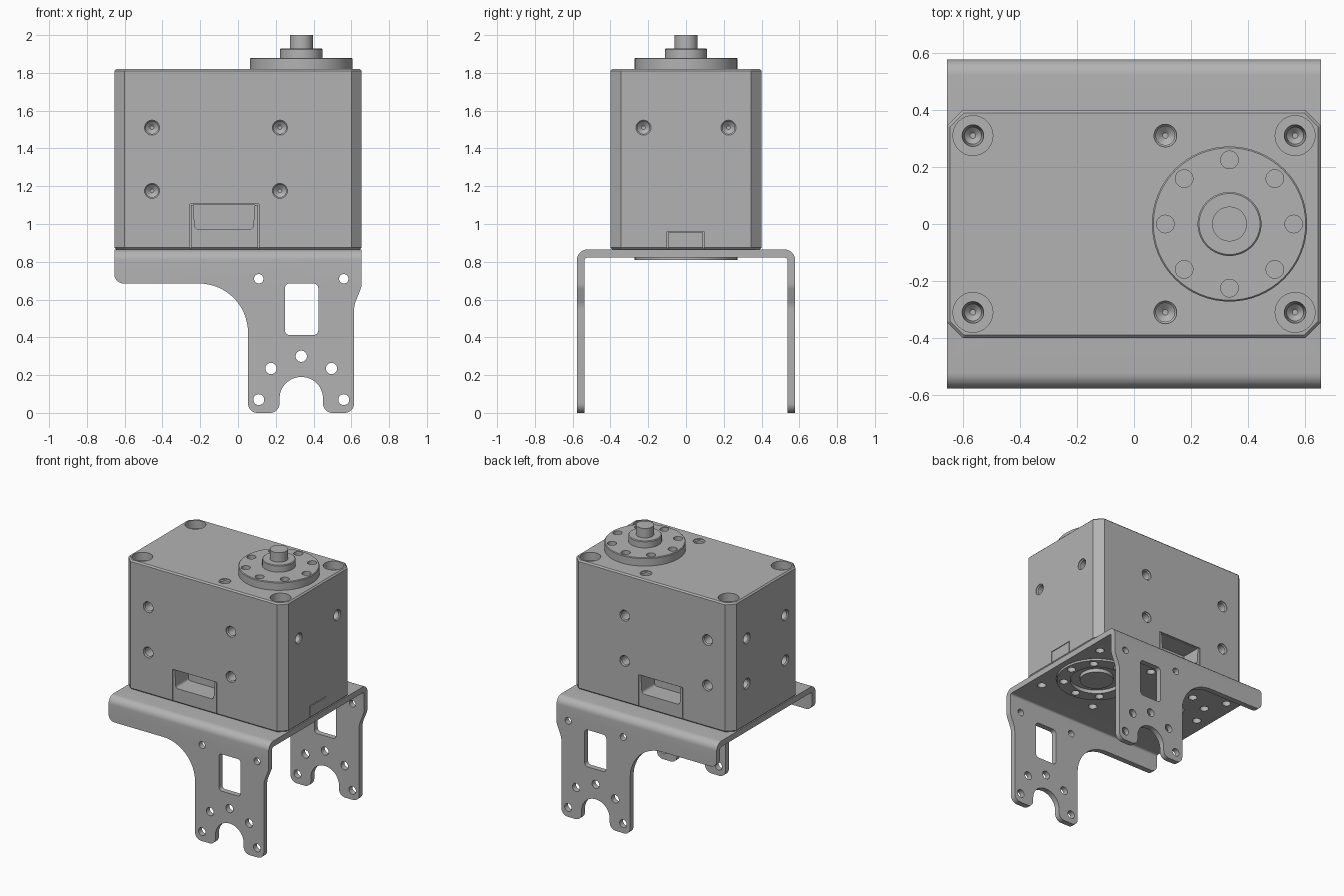
import bpy, bmesh
from math import pi, sin, cos, tan
from mathutils import Vector

old = bpy.data.objects.get("Cube")
if old:
    bpy.data.objects.remove(old, do_unlink=True)

grey = bpy.data.materials.new("plain grey")
grey.use_nodes = True
grey.diffuse_color = (0.45, 0.45, 0.45, 1)
grey.node_tree.nodes["Principled BSDF"].inputs["Base Color"].default_value = (0.45, 0.45, 0.45, 1)


def finish(name, bm):
    bmesh.ops.recalc_face_normals(bm, faces=bm.faces)
    mesh = bpy.data.meshes.new(name)
    bm.to_mesh(mesh)
    bm.free()
    mesh.materials.append(grey)
    obj = bpy.data.objects.new(name, mesh)
    bpy.context.collection.objects.link(obj)
    return obj


def fillet(corners, steps=8):
    """Round each (u, v, radius) corner of a closed outline."""
    out = []
    for i, (u, v, r) in enumerate(corners):
        p = Vector((u, v))
        if not r:
            out.append(p)
            continue
        a = (Vector(corners[i - 1][:2]) - p).normalized()
        b = (Vector(corners[(i + 1) % len(corners)][:2]) - p).normalized()
        half = a.angle(b) / 2
        centre = p + (a + b).normalized() * r / sin(half)
        start, end = p + a * r / tan(half) - centre, p + b * r / tan(half) - centre
        n = steps * 2 if r > 0.1 else steps
        sweep = start.angle(end)
        for k in range(n + 1):
            t = k / n
            out.append(centre + (start * sin((1 - t) * sweep) + end * sin(t * sweep)) / sin(sweep))
    return out


def fillet_all(points, r):
    return fillet([(u, v, r) for u, v in points])


def prism(bm, outline, axis, lo, hi):
    """Extrude a 2D outline along x, y or z."""
    place = {"x": lambda u, v, w: (w, u, v),
             "y": lambda u, v, w: (u, w, v),
             "z": lambda u, v, w: (u, v, w)}[axis]
    ends = [[bm.verts.new(place(p[0], p[1], w)) for p in outline] for w in (lo, hi)]
    n = len(outline)
    bm.faces.new(ends[0])
    bm.faces.new(ends[1][::-1])
    for i in range(n):
        j = (i + 1) % n
        bm.faces.new((ends[0][i], ends[0][j], ends[1][j], ends[1][i]))


def turned(bm, profile, origin, direction, sides=24):
    """Revolve (radius, distance) pairs about a direction, closing both ends."""
    turn = Vector(direction).to_track_quat("Z", "Y")
    rings = [[bm.verts.new(Vector(origin) + turn @ Vector(
        (r * cos(2 * pi * k / sides), r * sin(2 * pi * k / sides), h)))
        for k in range(sides)] for r, h in profile]
    for a, b in zip(rings, rings[1:]):
        for k in range(sides):
            j = (k + 1) % sides
            bm.faces.new((a[k], a[j], b[j], b[k]))
    bm.faces.new(rings[0])
    bm.faces.new(rings[-1][::-1])


def combine(obj, bm, operation="DIFFERENCE"):
    cutter = finish("cutter", bm)
    cutter.hide_render = True
    mod = obj.modifiers.new("cut", "BOOLEAN")
    mod.object, mod.operation, mod.solver = cutter, operation, "EXACT"
    bpy.context.view_layer.objects.active = obj
    bpy.ops.object.modifier_apply(modifier=mod.name)
    bpy.data.objects.remove(cutter, do_unlink=True)


def smooth(obj):
    bpy.ops.object.select_all(action="DESELECT")
    obj.select_set(True)
    bpy.context.view_layer.objects.active = obj
    bpy.ops.object.shade_smooth_by_angle(angle=0.5)


def circle_of(cx, radius):
    return [(cx + radius * cos(k * pi / 4), radius * sin(k * pi / 4)) for k in range(8)]


SHAFT = 0.335
BASE, TOP = 0.865, 1.82
blind = [(0.04, -0.02), (0.04, 0.005), (0.033, 0.012), (0.033, 0.09), (0.01, 0.11)]

# Housing with chamfered corners and softened rims
bm = bmesh.new()
prism(bm, [(-0.655, -0.345), (-0.6, -0.4), (0.6, -0.4), (0.655, -0.345),
           (0.655, 0.345), (0.6, 0.4), (-0.6, 0.4), (-0.655, 0.345)], "z", BASE, TOP)
rims = [e for e in bm.edges if abs(e.verts[0].co.z - e.verts[1].co.z) < 0.01]
bmesh.ops.bevel(bm, geom=rims, offset=0.01, segments=1, affect="EDGES")
housing = finish("housing", bm)

# Connector cover seams on the front, back and left
bm = bmesh.new()


def seam(lo, hi, top, axis, start, end):
    w = 0.005
    prism(bm, [(lo, 0.8), (lo, top), (hi, top), (hi, 0.8), (hi - w, 0.8),
               (hi - w, top - w), (lo + w, top - w), (lo + w, 0.8)], axis, start, end)


seam(-0.255, 0.11, 1.105, "y", -0.45, -0.392)
seam(-0.255, 0.11, 1.105, "y", 0.392, 0.45)
seam(-0.1, 0.095, 0.96, "x", 0.647, 0.7)
combine(housing, bm)

# Connector openings and threaded holes in the walls
bm = bmesh.new()
opening = fillet([(-0.237, 1.1, 0), (-0.228, 0.972, 0.02), (0.08, 0.972, 0.02), (0.089, 1.1, 0)])
for side in (-1, 1):
    prism(bm, opening, "y", *sorted((side * 0.25, side * 0.45)))
    for x in (-0.455, 0.222):
        for z in (1.175, 1.51):
            turned(bm, blind, (x, side * 0.4, z), (0, -side, 0))
    y = side * 0.225
    turned(bm, blind, (0.655, y, 1.51), (-1, 0, 0))
    for z in (1.175, 1.51):
        turned(bm, blind, (-0.655, y, z), (1, 0, 0))
    # Screw wells and tapped holes in the lid
    turned(bm, blind, (0.11, side * 0.31, TOP), (0, 0, -1))
    for x in (-0.565, 0.565):
        turned(bm, [(0.07, -0.02), (0.07, 0.06), (0.038, 0.06), (0.03, 0.13), (0.01, 0.15)],
               (x, side * 0.31, TOP), (0, 0, -1), 32)
combine(housing, bm)
smooth(housing)

# Output horn: flange, hub and shaft end
bm = bmesh.new()
turned(bm, [(0.272, 0), (0.272, 0.06), (0.267, 0.065), (0.112, 0.065), (0.112, 0.11), (0.107, 0.115),
            (0.061, 0.115), (0.061, 0.185)], (SHAFT, 0, TOP - 0.005), (0, 0, 1), 64)
horn = finish("output_horn", bm)
bm = bmesh.new()
for x, y in circle_of(SHAFT, 0.225):
    turned(bm, [(0.031, 0), (0.031, 0.1)], (x, y, TOP + 0.005), (0, 0, 1))
combine(horn, bm)
smooth(horn)

# Idler disc on the underside
bm = bmesh.new()
turned(bm, [(0.272, 0), (0.272, 0.056), (0.18, 0.056), (0.18, 0.03), (0.115, 0.03),
            (0.115, 0.056)], (SHAFT, 0, BASE + 0.001), (0, 0, -1), 64)
idler = finish("idler_disc", bm)
bm = bmesh.new()
for x, y in circle_of(SHAFT, 0.225):
    turned(bm, [(0.029, 0), (0.029, 0.1)], (x, y, 0.85), (0, 0, -1))
combine(idler, bm)
smooth(idler)

# Bracket: folded channel trimmed to the side outline
bm = bmesh.new()
prism(bm, fillet([(-0.577, -0.1, 0), (-0.577, BASE, 0.055), (0.577, BASE, 0.055), (0.577, -0.1, 0),
                  (0.537, -0.1, 0), (0.537, 0.822, 0.015), (-0.537, 0.822, 0.015),
                  (-0.537, -0.1, 0)]), "x", -0.7, 0.7)
bracket = finish("bracket", bm)
bm = bmesh.new()
prism(bm, fillet([(-0.655, 0.95, 0), (-0.655, 0.685, 0.05), (0.053, 0.685, 0.26), (0.053, 0, 0.05),
                  (0.22, 0, 0.05), (0.22, 0.19, 0.114), (0.45, 0.19, 0.114), (0.45, 0, 0.05),
                  (0.615, 0, 0.05), (0.615, 0.57, 0.12), (0.655, 0.67, 0.08), (0.655, 0.95, 0)]),
      "y", -0.7, 0.7)
combine(bracket, bm, "INTERSECT")

# Bracket cut-outs: leg window, leg holes and plate holes
bm = bmesh.new()
prism(bm, fillet_all([(0.248, 0.412), (0.425, 0.412), (0.425, 0.685), (0.248, 0.685)], 0.025), "y", -0.7, 0.7)
for x, z, r in [(0.11, 0.71, 0.025), (0.56, 0.71, 0.025), (SHAFT, 0.3, 0.03), (0.175, 0.235, 0.03),
                (0.495, 0.235, 0.03), (0.11, 0.07, 0.029), (0.56, 0.07, 0.029)]:
    turned(bm, [(r, -0.7), (r, 0.7)], (x, 0, z), (0, 1, 0))
combine(bracket, bm)
bm = bmesh.new()
plate = [(x, y) for x in (-0.565, 0.11, 0.565) for y in (-0.31, 0.31)] + circle_of(-SHAFT, 0.225)
for x, y, r in [(*p, 0.03) for p in plate] + [(-SHAFT, 0, 0.085), (SHAFT, 0, 0.276)]:
    turned(bm, [(r, 0.75), (r, 0.95)], (x, y, 0), (0, 0, 1), 64 if r > 0.05 else 24)
combine(bracket, bm)
smooth(bracket)
